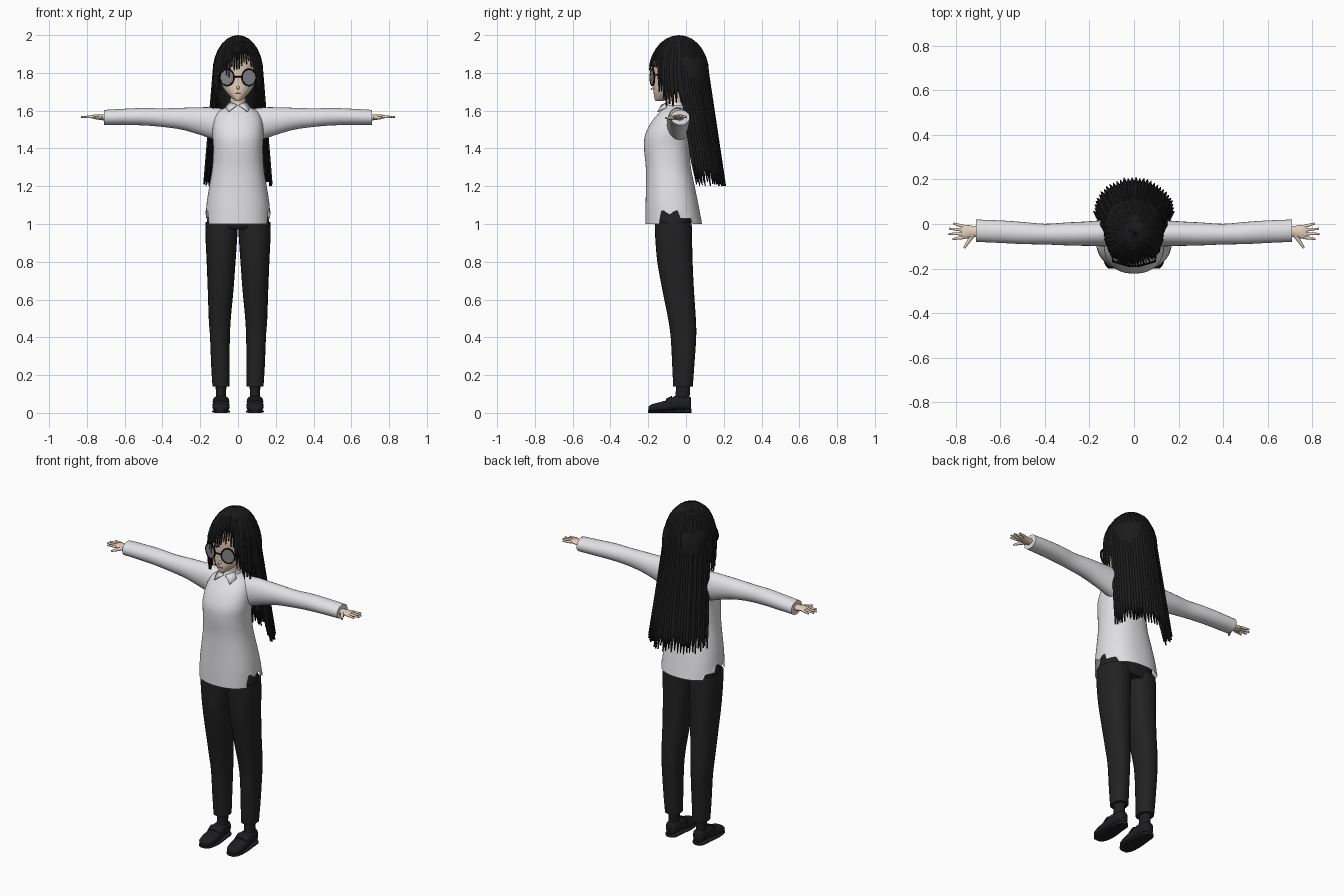
import bpy, bmesh, math, random
from mathutils import Vector, Matrix

random.seed(4)
if "Cube" in bpy.data.objects:
    bpy.data.objects.remove(bpy.data.objects["Cube"])


def material(name, r, g, b):
    m = bpy.data.materials.new(name)
    m.use_nodes = True
    m.diffuse_color = (r, g, b, 1)
    bsdf = m.node_tree.nodes["Principled BSDF"]
    bsdf.inputs["Base Color"].default_value = (r, g, b, 1)
    bsdf.inputs["Roughness"].default_value = 0.8
    return m


SKIN = material("skin", 0.78, 0.62, 0.5)
SHIRT = material("shirt white", 0.76, 0.76, 0.78)
PANTS = material("trouser black", 0.016, 0.016, 0.017)
HAIR = material("hair black", 0.011, 0.011, 0.012)
SHOE = material("shoe black", 0.013, 0.013, 0.015)
RIM = material("frame black", 0.005, 0.005, 0.005)
LENS = material("lens grey", 0.23, 0.23, 0.24)
LIP = material("lip", 0.45, 0.2, 0.17)


def finish(name, bm, mat, mirror=False, thick=0, angle=50):
    """Turn a bmesh into a shaded object."""
    bmesh.ops.recalc_face_normals(bm, faces=bm.faces)
    me = bpy.data.meshes.new(name)
    bm.to_mesh(me)
    bm.free()
    me.materials.append(mat)
    ob = bpy.data.objects.new(name, me)
    bpy.context.collection.objects.link(ob)
    bpy.ops.object.select_all(action='DESELECT')
    ob.select_set(True)
    bpy.context.view_layer.objects.active = ob
    bpy.ops.object.shade_smooth_by_angle(angle=math.radians(angle))
    if thick:
        sol = ob.modifiers.new("Solidify", 'SOLIDIFY')
        sol.thickness = thick
        sol.offset = -1
    if mirror:
        ob.modifiers.new("Mirror", 'MIRROR')
    return ob


def resample(secs, steps):
    """Smooth the section list with a Catmull-Rom spline."""
    out = []
    for i in range(len(secs) - 1):
        q = [secs[max(0, min(len(secs) - 1, i + k))] for k in (-1, 0, 1, 2)]
        for s in range(steps):
            u = s / steps
            out.append([0.5 * (2 * b + (c - a) * u + (2 * a - 5 * b + 4 * c - d) * u * u
                               + (3 * b - a - 3 * c + d) * u ** 3)
                        for a, b, c, d in zip(*q)])
    return out + [list(secs[-1])]


def loft(name, secs, axis, mat, n=24, power=1.0, steps=4, mirror=False, caps=True, rule=None):
    """Sections are (position on axis, a min, a max, b min, b max)."""
    bm = bmesh.new()
    rings = []
    for t, a0, a1, b0, b1 in resample(secs, steps):
        ring = []
        for k in range(n):
            c, s = math.cos(math.tau * k / n), math.sin(math.tau * k / n)
            a = (a0 + a1) / 2 + (a1 - a0) / 2 * math.copysign(abs(c) ** power, c)
            b = (b0 + b1) / 2 + (b1 - b0) / 2 * math.copysign(abs(s) ** power, s)
            ring.append(bm.verts.new({'x': (t, a, b), 'y': (a, t, b), 'z': (a, b, t)}[axis]))
        rings.append(ring)
    for r, q in zip(rings, rings[1:]):
        for k in range(n):
            bm.faces.new((r[k], r[(k + 1) % n], q[(k + 1) % n], q[k]))
    if caps:
        bm.faces.new(rings[0])
        bm.faces.new(rings[-1])
    if rule:
        for v in bm.verts:
            rule(v)
    return finish(name, bm, mat, mirror)


def sym(secs):
    """Sections centred on x = 0, from (z, half width, y min, y max)."""
    return [(z, -w, w, y0, y1) for z, w, y0, y1 in secs]


def rod(name, p, q, r1, r2, mat, mirror=True):
    """Tapered round bar from p to q."""
    p, q = Vector(p), Vector(q)
    m = Matrix.Translation((p + q) / 2) @ (q - p).to_track_quat('Z', 'Y').to_matrix().to_4x4()
    bm = bmesh.new()
    bmesh.ops.create_cone(bm, cap_ends=True, segments=10, radius1=r1, radius2=r2,
                          depth=(q - p).length, matrix=m)
    return finish(name, bm, mat, mirror)


def hem(v):
    # ragged vents at both sides of the shirt hem
    y = v.co.y
    if -0.14 < y < 0.03:
        low = 1.06 + 0.012 * math.sin(y * 90) if y < -0.03 else 1.03
        v.co.z = max(v.co.z, low)


# Shirt
loft("shirt_body", sym([
    (1.0, .172, -.215, .085), (1.1, .167, -.214, .066), (1.2, .152, -.212, .046),
    (1.3, .136, -.213, .026), (1.4, .131, -.222, .018), (1.47, .135, -.217, .022),
    (1.54, .13, -.183, .028), (1.59, .11, -.142, .025), (1.618, .065, -.115, .012),
    (1.63, .045, -.1, 0)]), 'z', SHIRT, n=64, power=.88, caps=False, rule=hem)
loft("sleeve", [
    (.07, -.105, .02, 1.43, 1.61), (.15, -.1, .016, 1.455, 1.618), (.22, -.098, .011, 1.478, 1.617),
    (.3, -.096, .007, 1.5, 1.615), (.4, -.092, .001, 1.514, 1.612), (.5, -.09, .009, 1.522, 1.614),
    (.6, -.085, .016, 1.524, 1.61), (.71, -.08, .02, 1.524, 1.604)], 'x', SHIRT, mirror=True)
loft("collar_band", sym([(1.605, .058, -.118, .01), (1.642, .047, -.1, -.005)]),
     'z', SHIRT, caps=False)
bm = bmesh.new()
bm.faces.new([bm.verts.new(p) for p in (
    (.003, -.128, 1.628), (.046, -.09, 1.645), (.064, -.105, 1.615), (.05, -.148, 1.592))])
finish("collar_point", bm, SHIRT, True, .005)

# Hands
loft("palm", [(.695, -.058, -.01, 1.548, 1.582), (.725, -.06, -.008, 1.55, 1.58),
              (.755, -.066, -.004, 1.556, 1.58), (.775, -.066, -.006, 1.56, 1.576)],
     'x', SKIN, n=16, mirror=True)
for i, reach in enumerate((.815, .832, .83, .812)):
    y = -.06 + .0165 * i
    rod("finger", (.765, y, 1.568), (reach, y - .008 + .007 * i, 1.566), .0085, .0045, SKIN)
rod("thumb", (.725, -.05, 1.565), (.762, -.108, 1.56), .012, .005, SKIN)

# Trousers
loft("hips", sym([(.97, .155, -.15, .02), (1.0, .166, -.166, .03), (1.09, .15, -.165, .03)]),
     'z', PANTS, n=32, power=.85)
loft("trouser_leg", [
    (.14, .046, .135, -.068, .036), (.25, .045, .142, -.073, .044), (.4, .043, .148, -.081, .054),
    (.5, .038, .155, -.095, .052), (.65, .024, .16, -.125, .042), (.8, .013, .166, -.152, .035),
    (.93, .004, .172, -.163, .032), (1.01, .0, .172, -.165, .03)],
    'z', PANTS, power=.88, mirror=True)

# Socks and shoes
loft("sock", [(.05, .06, .12, -.07, .02), (.1, .063, .117, -.055, .02), (.17, .06, .12, -.055, .025)],
     'z', SHOE, n=16, mirror=True)
loft("shoe", [
    (-.198, .075, .11, .012, .032), (-.185, .056, .127, .008, .044), (-.15, .046, .135, .008, .054),
    (-.1, .045, .135, .01, .068), (-.055, .05, .13, .016, .09), (-.01, .055, .125, .016, .088),
    (.018, .06, .12, .016, .086), (.026, .07, .11, .02, .08)], 'y', SHOE, power=.75, mirror=True)
loft("sole", [
    (-.2, .07, .115, 0, .014), (-.175, .048, .133, 0, .014), (-.11, .041, .138, 0, .014),
    (-.04, .048, .132, 0, .018), (.01, .052, .128, 0, .02), (.03, .068, .112, 0, .02)],
    'y', SHOE, power=.6, mirror=True)
loft("shoe_strap", [(-.105, .05, .13, .03, .075), (-.075, .046, .134, .03, .09)],
     'y', SHOE, power=.75, mirror=True)

# Head and neck
loft("neck", sym([(1.59, .043, -.1, -.01), (1.7, .04, -.105, -.015)]), 'z', SKIN)
loft("head", sym([
    (1.652, .012, -.162, -.12), (1.668, .034, -.168, -.07), (1.7, .064, -.171, -.03),
    (1.74, .088, -.17, .02), (1.8, .105, -.172, .07), (1.87, .108, -.17, .08),
    (1.94, .075, -.12, .04)]), 'z', SKIN, n=32)
rod("nose", (0, -.16, 1.724), (0, -.188, 1.713), .012, .002, SKIN, False)
rod("mouth", (-.014, -.169, 1.69), (.014, -.169, 1.69), .003, .003, LIP, False)

# Glasses
turn = Matrix.Translation((.058, -.178, 1.776)) @ Matrix.Rotation(.28, 4, 'Z')
oval = turn @ Matrix.Diagonal((.038, 1, .043, 1)) @ Matrix.Rotation(math.pi / 2, 4, 'X')
bm = bmesh.new()
bmesh.ops.create_cone(bm, cap_ends=True, segments=28, radius1=1, radius2=1, depth=.004, matrix=oval)
finish("lens", bm, LENS, True)
bpy.ops.mesh.primitive_torus_add(major_segments=28, minor_segments=8, major_radius=1, minor_radius=.1)
rim = bpy.context.object
rim.name = "lens_rim"
rim.data.transform(turn @ Matrix.Diagonal((.038, .05, .043, 1)) @ Matrix.Rotation(math.pi / 2, 4, 'X'))
rim.data.materials.append(RIM)
rim.modifiers.new("Mirror", 'MIRROR')
bpy.ops.object.shade_smooth_by_angle()
rod("glasses_bridge", (-.022, -.19, 1.78), (.022, -.19, 1.78), .004, .004, RIM, False)
rod("glasses_temple", (.094, -.167, 1.79), (.112, -.03, 1.785), .004, .004, RIM)

# Hair: an inner cap covered with overlapping locks
loft("hair_cap", sym([
    (1.6, .09, -.02, .115), (1.7, .115, -.045, .115), (1.8, .128, -.085, .117),
    (1.87, .123, -.15, .108), (1.94, .09, -.135, .06), (1.982, .04, -.08, .005)]), 'z', HAIR)


def hair_point(a, z, size):
    """Point on the hair surface; a is the angle from the front."""
    e = math.sqrt(max(0, 1 - ((z - 1.8) / .2) ** 2)) if z > 1.8 else 1
    d = max(0, 1.8 - z) / .6
    back = 1 if abs(a) > 1.5 else .3
    drift = .09 * d * back
    rx = (.135 + .05 * d * back) * e * size
    ry = .161 * e * size
    return (rx * math.sin(a), -.037 + drift - ry * math.cos(a), z)


def lock(bm, a, end, half, size):
    """One arched ribbon from the crown down to its tip."""
    heights = [1.8 + .2 * math.cos(math.pi / 2 * k / 7) for k in range(8) if k < 7 or end < 1.79]
    base = min(heights)
    count = 9
    heights = [z for z in heights if z > end + .01]
    base = heights[-1]
    heights += [base + (end - base) * k / count for k in range(1, count + 1)]
    span = min(.13, 2 - end)
    rows = []
    for z in heights:
        w = half * (.2 + .8 * min(1, (z - end) / span))
        rows.append([bm.verts.new(hair_point(a + w * s, z, size * f))
                     for s, f in ((-1, .955), (-.5, .99), (0, 1), (.5, .99), (1, .955))])
    for r, q in zip(rows, rows[1:]):
        for k in range(4):
            bm.faces.new((r[k], r[k + 1], q[k + 1], q[k]))


def hair(name, count, size, low, high, tip):
    bm = bmesh.new()
    for i in range(count):
        a = low + (high - low) * (i + .5) / count
        half = (high - low) / count * .8
        for side in (-1, 1):
            lock(bm, a * side, tip(a, side) + random.uniform(-.015, .015), half,
                 size * random.uniform(.975, 1.01))
    finish(name, bm, HAIR, thick=.005, angle=40)


def fringe_tip(a, side):
    if a < .72:
        return 1.825 - .05 * (side < 0) * (a > .35) + .03 * (side > 0) * (.25 < a < .5)
    return 1.7 if a < .9 else 1.645


hair("fringe_locks", 10, 1.01, 0, 1.05, fringe_tip)
hair("side_locks", 5, 1.0, 1.0, 1.62, lambda a, s: 1.625)
hair("back_locks", 16, 1.0, 1.55, math.pi, lambda a, s: 1.215)
hair("back_under_locks", 12, .9, 1.6, math.pi, lambda a, s: 1.23)
